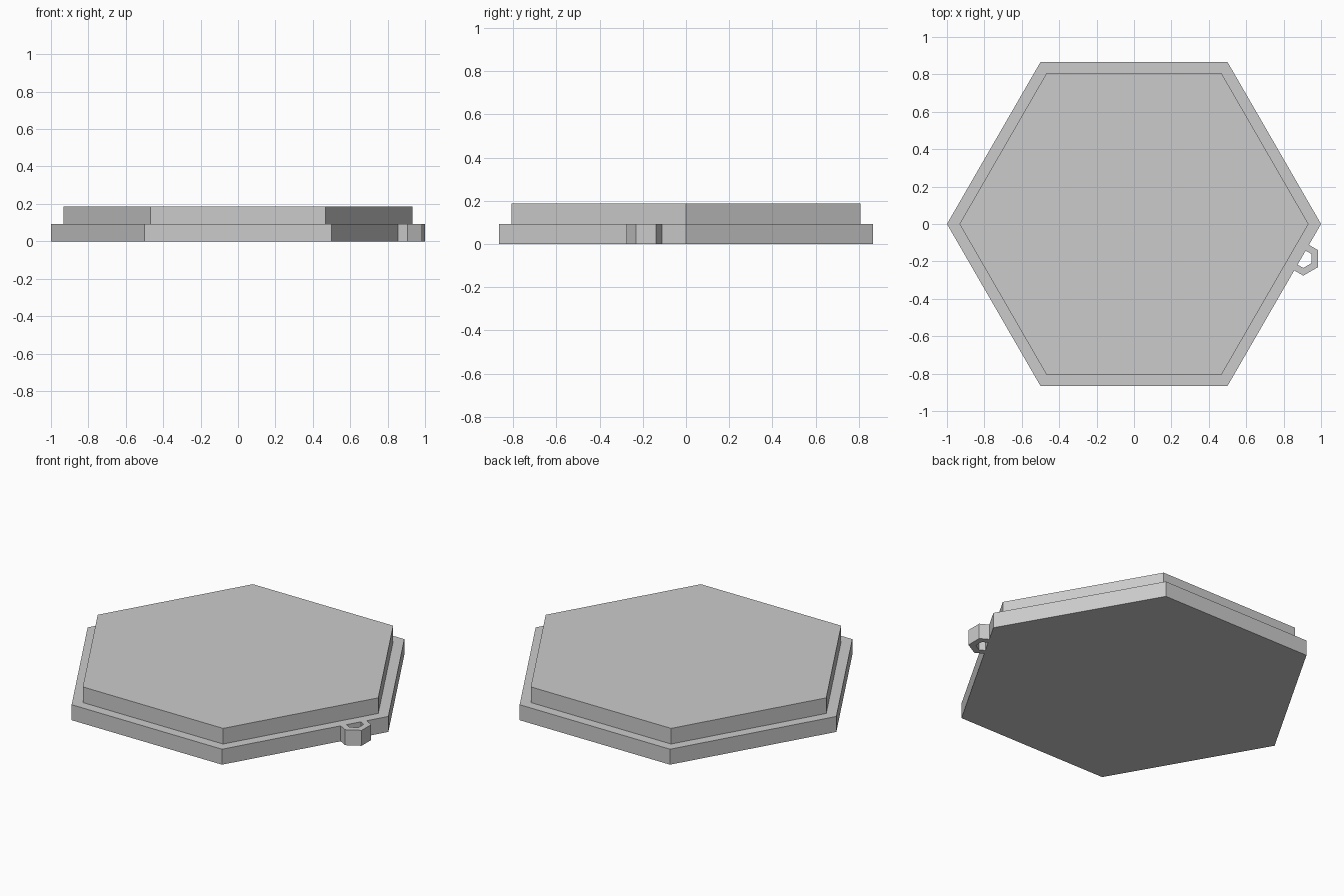
import bpy, bmesh
from math import radians, sin, cos
from mathutils import Vector, Matrix

cube = bpy.data.objects.get("Cube")
if cube:
    bpy.data.objects.remove(cube, do_unlink=True)

BASE_H, TOP_H = 0.093, 0.187

grey = bpy.data.materials.new("plain grey")
grey.use_nodes = True
COLOUR = (0.6, 0.6, 0.6, 1)
grey.diffuse_color = COLOUR
grey.node_tree.nodes["Principled BSDF"].inputs["Base Color"].default_value = COLOUR


def make_object(name, bm):
    bmesh.ops.recalc_face_normals(bm, faces=bm.faces)
    mesh = bpy.data.meshes.new(name)
    bm.to_mesh(mesh)
    bm.free()
    mesh.materials.append(grey)
    obj = bpy.data.objects.new(name, mesh)
    bpy.context.collection.objects.link(obj)
    return obj


def hexagon(bm, radius, z, turn=0):
    return [bm.verts.new((radius * cos(radians(60 * i + turn)),
                          radius * sin(radians(60 * i + turn)), z)) for i in range(6)]


def bridge(bm, a, b):
    for i in range(6):
        j = (i + 1) % 6
        bm.faces.new((a[i], a[j], b[j], b[i]))


# Stepped hexagonal plate: wide base, narrow ledge and raised panel
bm = bmesh.new()
steps = [(1, 0), (1, BASE_H), (0.933, BASE_H), (0.933, TOP_H)]
loops = [hexagon(bm, r, z) for r, z in steps]
for lower, upper in zip(loops, loops[1:]):
    bridge(bm, lower, upper)
bm.faces.new(loops[0])
bm.faces.new(loops[-1])
make_object("stepped_plate", bm)

# Small hexagonal hanging loop, trimmed flush against the plate's edge
bm = bmesh.new()
ring = [(0.091, 0), (0.091, BASE_H), (0.05, BASE_H), (0.05, 0)]
loops = [hexagon(bm, r, z, 30) for r, z in ring]
for k in range(4):
    bridge(bm, loops[k], loops[(k + 1) % 4])
bmesh.ops.transform(bm, matrix=Matrix.Translation((0.905, -0.185, 0)), verts=bm.verts)
outward = Vector((cos(radians(-30)), sin(radians(-30)), 0))
bmesh.ops.bisect_plane(bm, geom=bm.verts[:] + bm.edges[:] + bm.faces[:],
                       plane_co=(1, 0, 0), plane_no=outward, clear_inner=True)
make_object("hanging_loop", bm)
